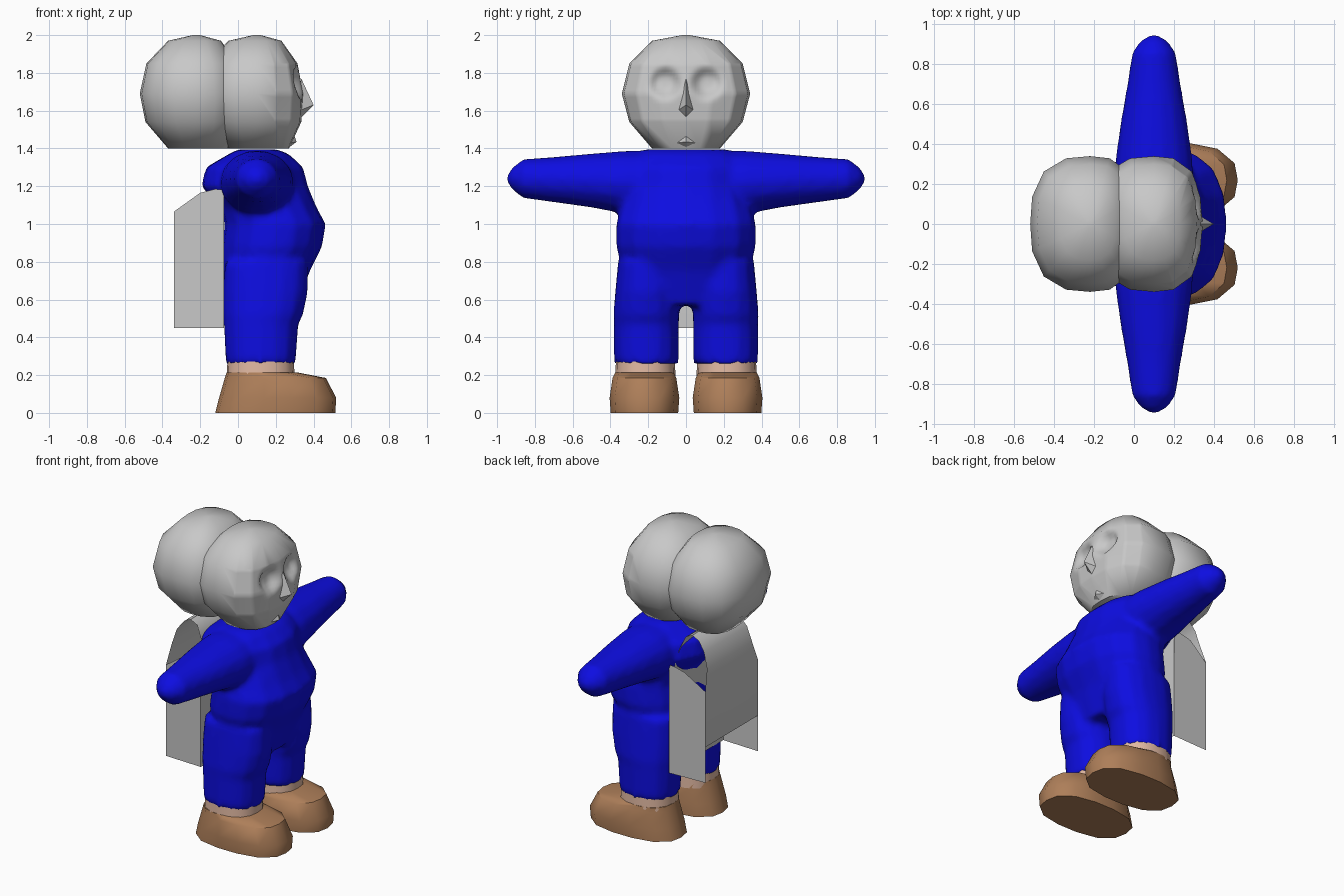
import bpy, bmesh, math
from mathutils import Vector

if "Cube" in bpy.data.objects:
    bpy.data.objects.remove(bpy.data.objects["Cube"])


def material(name, rgb):
    m = bpy.data.materials.new(name)
    m.diffuse_color = (*rgb, 1)
    m.use_nodes = True
    m.node_tree.nodes["Principled BSDF"].inputs["Base Color"].default_value = m.diffuse_color
    return m


GREY = material("light grey", (0.58, 0.58, 0.58))
BLUE = material("royal blue", (0.004, 0.004, 0.75))
SKIN = material("skin pink", (0.75, 0.48, 0.36))
BROWN = material("shoe brown", (0.42, 0.21, 0.10))


def unit_ring(sides, power):
    """Points round a unit superellipse."""
    out = []
    for i in range(sides):
        a = 2 * math.pi * i / sides
        c, s = math.cos(a), math.sin(a)
        r = (abs(c) ** power + abs(s) ** power) ** (-1 / power)
        out.append((c * r, s * r))
    return out


def loft(bm, rings):
    """Skin a list of point rings and cap both ends."""
    vs = [[bm.verts.new(p) for p in ring] for ring in rings]
    n = len(vs[0])
    for a, b in zip(vs, vs[1:]):
        for i in range(n):
            bm.faces.new((a[i], a[(i + 1) % n], b[(i + 1) % n], b[i]))
    bm.faces.new(vs[0][::-1])
    bm.faces.new(vs[-1])


def level_rings(rows, cy=0, sides=16, power=2.4):
    """Rows of (z, xmin, xmax, half y) become horizontal rings."""
    return [[(((x0 + x1) + (x1 - x0) * u) / 2, cy + hy * v, z)
             for u, v in unit_ring(sides, power)] for z, x0, x1, hy in rows]


def finish(bm, name, mat, angle=60):
    bmesh.ops.recalc_face_normals(bm, faces=bm.faces)
    me = bpy.data.meshes.new(name)
    bm.to_mesh(me)
    bm.free()
    ob = bpy.data.objects.new(name, me)
    bpy.context.collection.objects.link(ob)
    me.materials.append(mat)
    bpy.ops.object.select_all(action='DESELECT')
    ob.select_set(True)
    bpy.context.view_layer.objects.active = ob
    bpy.ops.object.shade_smooth_by_angle(angle=math.radians(angle))
    return ob


# Heads: (z, back radius, front radius, half y)
HEAD = [(1.40, .15, .17, .18), (1.54, .27, .235, .30), (1.69, .30, .245, .34),
        (1.85, .265, .215, .30), (1.97, .15, .13, .18), (2.0, .02, .02, .02)]


def head(name, cx, face):
    bm = bmesh.new()
    loft(bm, [[(cx + u * (f if u > 0 else b), hy * v, z)
               for u, v in unit_ring(16, 2.7)] for z, b, f, hy in HEAD])
    if face:
        # eye sockets pressed into a finer front
        front = [e for e in bm.edges if all(v.co.x > cx + .08 and 1.5 < v.co.z < 1.9
                                            for v in e.verts)]
        bmesh.ops.subdivide_edges(bm, edges=front, cuts=7, use_grid_fill=True)
        for v in bm.verts:
            if v.co.x > cx + .1:
                d = math.hypot(abs(v.co.y) - .11, v.co.z - 1.745)
                v.co.x -= .05 * math.exp(-(d / .07) ** 4)
    return finish(bm, name, GREY)


head("front_head", .10, True)
head("rear_head", -.22, False)

# Nose
bm = bmesh.new()
top, tip, low, left, right = [bm.verts.new(p) for p in (
    (.335, 0, 1.77), (.40, 0, 1.63), (.33, 0, 1.56), (.325, -.045, 1.60), (.325, .045, 1.60))]
for f in ((top, left, tip), (top, tip, right), (left, low, tip), (right, tip, low),
          (top, right, low, left)):
    bm.faces.new(f)
finish(bm, "nose", GREY, 30)

# Lips
bm = bmesh.new()
a, b, c, d, e = [bm.verts.new(p) for p in (
    (.235, -.12, 1.42), (.30, 0, 1.465), (.235, .12, 1.42), (.27, 0, 1.405), (.31, 0, 1.435))]
for f in ((a, e, b), (b, e, c), (a, d, e), (e, d, c), (a, b, c, d)):
    bm.faces.new(f)
finish(bm, "lips", GREY, 30)

# Suit: torso, arms and legs fused into one smooth skin
bm = bmesh.new()
loft(bm, level_rings([
    (.57, -.05, .32, .29), (.75, -.085, .38, .335), (.88, -.085, .445, .37),
    (1.0, -.07, .465, .37), (1.08, -.09, .42, .35), (1.2, -.195, .37, .32),
    (1.3, -.17, .345, .31), (1.37, -.05, .27, .27), (1.395, 0, .21, .22)]))
for s in (-1, 1):
    arm = [(.1, .20, 1.22, .17), (.32, .195, 1.22, .17), (.5, .17, 1.23, .145),
           (.7, .135, 1.235, .122), (.86, .11, 1.24, .105), (.92, .065, 1.24, .06),
           (.95, .015, 1.24, .015)]
    loft(bm, [[(.1 + hx * u, s * y, zc + hz * v) for u, v in unit_ring(14, 2)]
              for y, hx, zc, hz in arm])
    loft(bm, level_rings([
        (.26, -.065, .305, .17), (.47, -.075, .32, .172), (.52, -.08, .345, .175),
        (.64, -.08, .37, .165), (.8, -.07, .37, .15)], cy=s * .21))
bmesh.ops.recalc_face_normals(bm, faces=bm.faces)
suit = finish(bm, "blue_suit", BLUE)
rm = suit.modifiers.new("fuse", 'REMESH')
rm.mode = 'VOXEL'
rm.voxel_size = .02
rm.use_smooth_shade = True
sm = suit.modifiers.new("soften", 'SMOOTH')
sm.factor = .5
sm.iterations = 5

# Ankles and shoes
for s, side in ((-1, "right"), (1, "left")):
    bm = bmesh.new()
    loft(bm, level_rings([(.18, -.06, .30, .16), (.30, -.055, .295, .155)], cy=s * .215))
    finish(bm, side + "_ankle", SKIN)
    bm = bmesh.new()
    loft(bm, level_rings([
        (0, -.12, .515, .18), (.08, -.10, .52, .186), (.185, -.07, .465, .17),
        (.215, -.06, .31, .155)], cy=s * .22, sides=14, power=2.6))
    finish(bm, side + "_shoe", BROWN, 50)

# Vest hanging behind: a back-over-shoulder-to-front sheet with open arm holes
bm = bmesh.new()
sheet = [(-.34, .69, .28), (-.34, 1.07, .28), (-.325, 1.2, .24), (-.295, 1.30, .23),
         (-.25, 1.36, .22), (-.2, 1.385, .22), (-.15, 1.36, .22), (-.115, 1.28, .23),
         (-.10, 1.18, .26), (-.075, 1.0, .29), (-.075, .45, .29)]
rows = [[bm.verts.new((x, k * hy, z)) for k in (-1, 0, 1)] for x, z, hy in sheet]
for p, q in zip(rows, rows[1:]):
    for i in range(2):
        bm.faces.new((p[i], p[i + 1], q[i + 1], q[i]))
finish(bm, "vest_back_and_front", GREY, 40)

# Vest side panels, longer than the back, cut low for the arm holes
for s, side in ((-1, "right"), (1, "left")):
    bm = bmesh.new()
    outline = [(-.34, .45, .28), (-.075, .45, .29), (-.075, 1.18, .29), (-.12, 1.185, .30),
               (-.2, 1.165, .30), (-.34, 1.065, .28)]
    bm.faces.new([bm.verts.new((x, s * y, z)) for x, z, y in outline])
    finish(bm, side + "_vest_side", GREY, 40)
